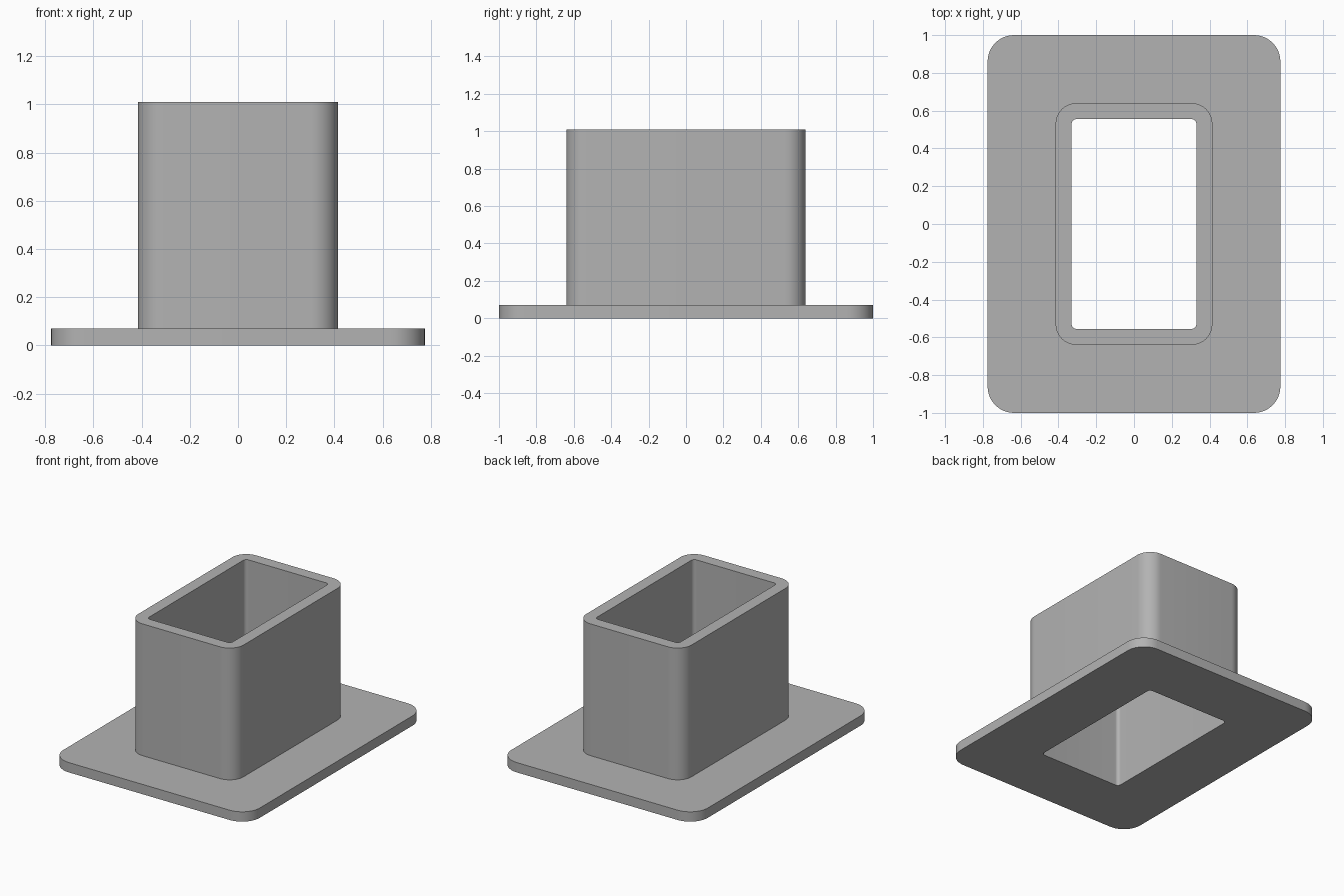
import bpy, bmesh
from math import sin, cos, pi, radians

cube = bpy.data.objects.get("Cube")
if cube:
    bpy.data.objects.remove(cube, do_unlink=True)

STEPS = 12  # segments per rounded corner


def make_material(name, color):
    mat = bpy.data.materials.new(name)
    mat.use_nodes = True
    mat.diffuse_color = color
    mat.node_tree.nodes["Principled BSDF"].inputs["Base Color"].default_value = color
    return mat


def rounded_loop(bm, half_x, half_y, radius, z):
    """Ring of vertices around a rounded rectangle."""
    verts = []
    for corner, (sx, sy) in enumerate([(1, 1), (-1, 1), (-1, -1), (1, -1)]):
        for i in range(STEPS + 1):
            a = (corner + i / STEPS) * pi / 2
            verts.append(bm.verts.new((sx * (half_x - radius) + radius * cos(a),
                                       sy * (half_y - radius) + radius * sin(a), z)))
    return verts


# Outlines: half width, half depth, corner radius
FLANGE = (0.775, 1.0, 0.14)
OUTER = (0.415, 0.64, 0.11)
INNER = (0.33, 0.555, 0.025)
FLANGE_TOP, SLEEVE_TOP = 0.07, 1.01

# Flange and hollow sleeve as one closed loft
section = [(FLANGE, 0), (FLANGE, FLANGE_TOP), (OUTER, FLANGE_TOP),
           (OUTER, SLEEVE_TOP), (INNER, SLEEVE_TOP), (INNER, 0)]
bm = bmesh.new()
loops = [rounded_loop(bm, *outline, z) for outline, z in section]
for k, low in enumerate(loops):
    high = loops[(k + 1) % len(loops)]
    for i in range(len(low)):
        j = (i + 1) % len(low)
        bm.faces.new((low[i], low[j], high[j], high[i]))
bmesh.ops.recalc_face_normals(bm, faces=bm.faces)

mesh = bpy.data.meshes.new("flanged_sleeve")
bm.to_mesh(mesh)
bm.free()
mesh.materials.append(make_material("plain_grey", (0.45, 0.45, 0.45, 1)))
sleeve = bpy.data.objects.new("flanged_sleeve", mesh)
bpy.context.collection.objects.link(sleeve)

# Smooth corners, sharp edges
bpy.context.view_layer.objects.active = sleeve
sleeve.select_set(True)
bpy.ops.object.shade_smooth_by_angle(angle=radians(30))
